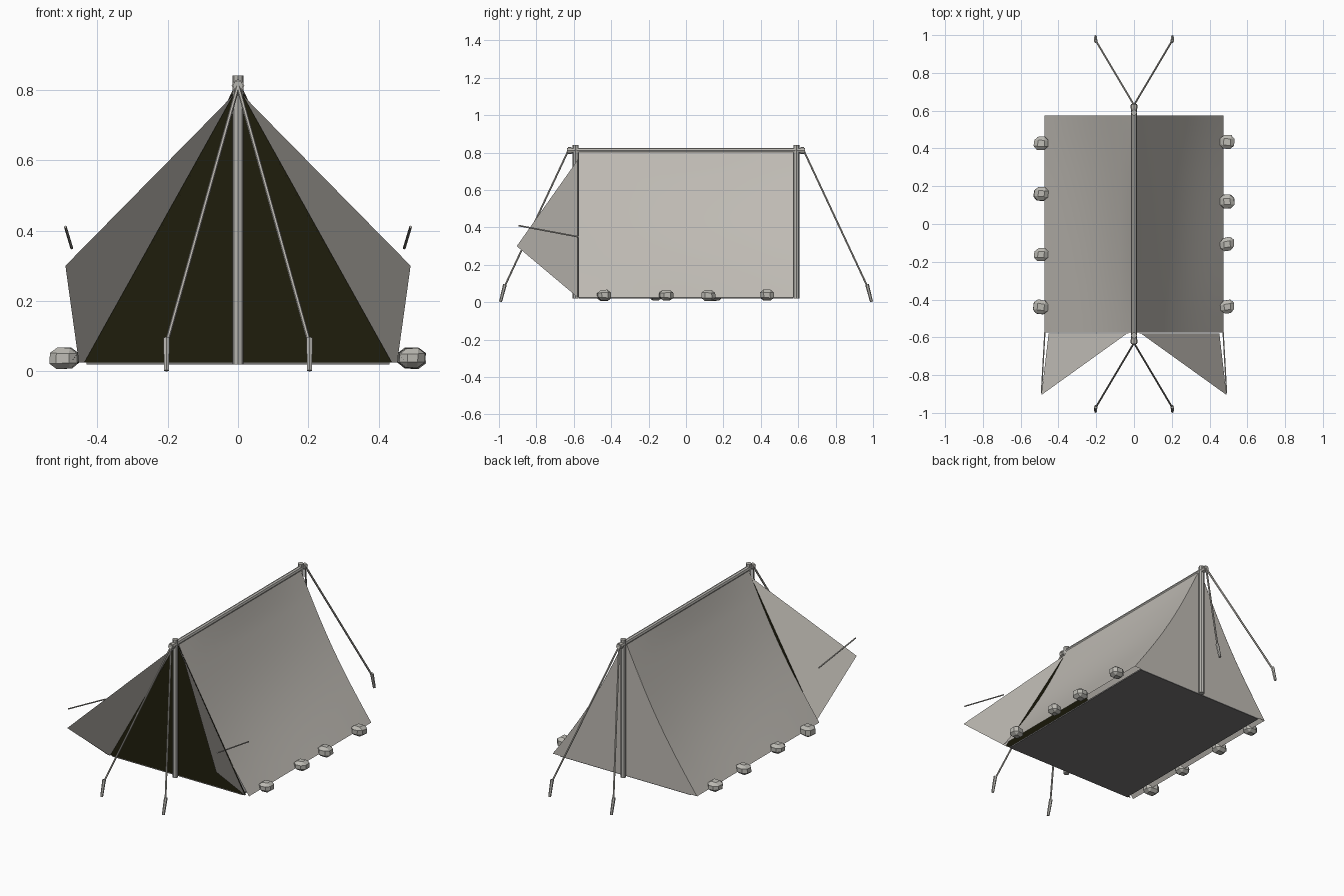
import bpy, bmesh, math, random
from mathutils import Vector

if "Cube" in bpy.data.objects:
    bpy.data.objects.remove(bpy.data.objects["Cube"])

random.seed(4)


def material(name, rgb):
    m = bpy.data.materials.new(name)
    m.diffuse_color = (*rgb, 1)
    m.use_nodes = True
    m.node_tree.nodes["Principled BSDF"].inputs["Base Color"].default_value = m.diffuse_color
    return m


CANVAS = material("canvas", (0.52, 0.495, 0.455))
WOOD = material("grey wood", (0.47, 0.46, 0.43))
ROPE = material("rope", (0.50, 0.48, 0.44))
STONE = material("stone", (0.50, 0.49, 0.45))
SHEET = material("dark ground sheet", (0.185, 0.18, 0.178))
DARK = material("dark interior", (0.0135, 0.0125, 0.0035))


def finish(name, bm, mat, smooth=False):
    me = bpy.data.meshes.new(name)
    bm.to_mesh(me)
    bm.free()
    me.materials.append(mat)
    if smooth:
        for p in me.polygons:
            p.use_smooth = True
    ob = bpy.data.objects.new(name, me)
    bpy.context.collection.objects.link(ob)
    return ob


def rod(name, a, b, r, mat, sides=8, r2=None):
    a, b = Vector(a), Vector(b)
    bm = bmesh.new()
    bmesh.ops.create_cone(bm, cap_ends=True, segments=sides, radius1=r,
                          radius2=r2 or r, depth=(b - a).length)
    rot = (b - a).to_track_quat('Z', 'Y').to_matrix()
    for v in bm.verts:
        v.co = rot @ v.co + (a + b) / 2
    return finish(name, bm, mat)


def sheet(name, points, mat):
    bm = bmesh.new()
    bm.faces.new([bm.verts.new(p) for p in points])
    return finish(name, bm, mat)


# Sagging roof section: u runs ridge to hem, t runs front (-1) to back (1)
def roof_point(side, u, t):
    mid = 1 - t * t
    sag = (0.026 + 0.018 * mid) * math.sin(math.pi * u)
    x = 0.012 + 0.463 * u - 0.86 * sag
    z = 0.805 - 0.78 * u - 0.5 * sag - 0.016 * mid * (1 - u) ** 3 * min(u * 12, 1)
    return (side * x, t * 0.575, z)


def roof_side(name, side, mat):
    bm = bmesh.new()
    n, k = 12, 12
    g = [[bm.verts.new(roof_point(side, i / n, -1 + 2 * j / k))
          for j in range(k + 1)] for i in range(n + 1)]
    for i in range(n):
        for j in range(k):
            q = [g[i][j], g[i + 1][j], g[i + 1][j + 1], g[i][j + 1]]
            bm.faces.new(q if side > 0 else q[::-1])
    return finish(name, bm, mat, True)


for s, tag in ((1, "right"), (-1, "left")):
    # Canvas roof
    roof_side("canvas_" + tag, s, CANVAS)
    # Front flap held open, with its tie
    flap = [(s * 0.010, -0.579, 0.790), (s * 0.436, -0.579, 0.026), (s * 0.452, -0.579, 0.026),
            (s * 0.49, -0.905, 0.30), (s * 0.04, -0.582, 0.757)]
    sheet("flap_" + tag, flap if s < 0 else flap[::-1], CANVAS)
    rod("flap_tie_" + tag, (s * 0.472, -0.575, 0.35), (s * 0.49, -0.895, 0.41), 0.004, ROPE, 6)

# Back wall follows the roof edge; the opening is a flat dark panel
edge = [roof_point(1, i / 12, 1) for i in range(13)]
sheet("back_wall", [(-x, 0.574, z) for x, _, z in edge]
      + [(x, 0.574, z) for x, _, z in edge[::-1]], CANVAS)
sheet("dark_opening", [(-0.455, -0.574, 0.026), (0.455, -0.574, 0.026),
                       (0.012, -0.574, 0.797), (-0.012, -0.574, 0.797)], DARK)

# Ground sheet
bm = bmesh.new()
bmesh.ops.create_cube(bm, size=1)
for v in bm.verts:
    v.co = (v.co.x * 0.86, v.co.y * 1.145, 0.024 + v.co.z * 0.008)
finish("ground_sheet", bm, SHEET)

# Ridge pole, upright poles, guy ropes and pegs
rod("ridge_pole", (0, -0.635, 0.811), (0, 0.635, 0.811), 0.015, WOOD)
for e, end in ((-1, "front"), (1, "back")):
    rod(end + "_pole", (0, e * 0.59, 0.02), (0, e * 0.59, 0.84), 0.016, WOOD)
    rod(end + "_lashing", (0, e * 0.612, 0.811), (0, e * 0.63, 0.811), 0.018, ROPE)
    for s, tag in ((1, "right"), (-1, "left")):
        rod(f"{end}_rope_{tag}", (0, e * 0.63, 0.81), (s * 0.203, e * 0.972, 0.08), 0.0055, ROPE, 6)
        rod(f"{end}_peg_{tag}", (s * 0.203, e * 0.992, 0.002), (s * 0.203, e * 0.968, 0.095),
            0.008, WOOD, 6, 0.010)

# Stones holding down the hems
for s, tag, ys in ((1, "right", (-0.44, -0.108, 0.12, 0.435)),
                   (-1, "left", (-0.44, -0.16, 0.16, 0.43))):
    for i, y in enumerate(ys):
        bm = bmesh.new()
        bmesh.ops.create_cube(bm, size=1)
        for v in bm.verts:
            v.co *= random.uniform(0.88, 1.12)
        bmesh.ops.bevel(bm, geom=bm.edges[:], offset=0.27, segments=1, affect='EDGES')
        a = random.uniform(-0.2, 0.2)
        for v in bm.verts:
            x, yy, z = v.co.x * 0.076, v.co.y * 0.072, v.co.z * 0.058
            v.co = (s * 0.492 + x * math.cos(a) - yy * math.sin(a),
                    y + x * math.sin(a) + yy * math.cos(a), 0.038 + z)
        finish(f"stone_{tag}_{i + 1}", bm, STONE)
